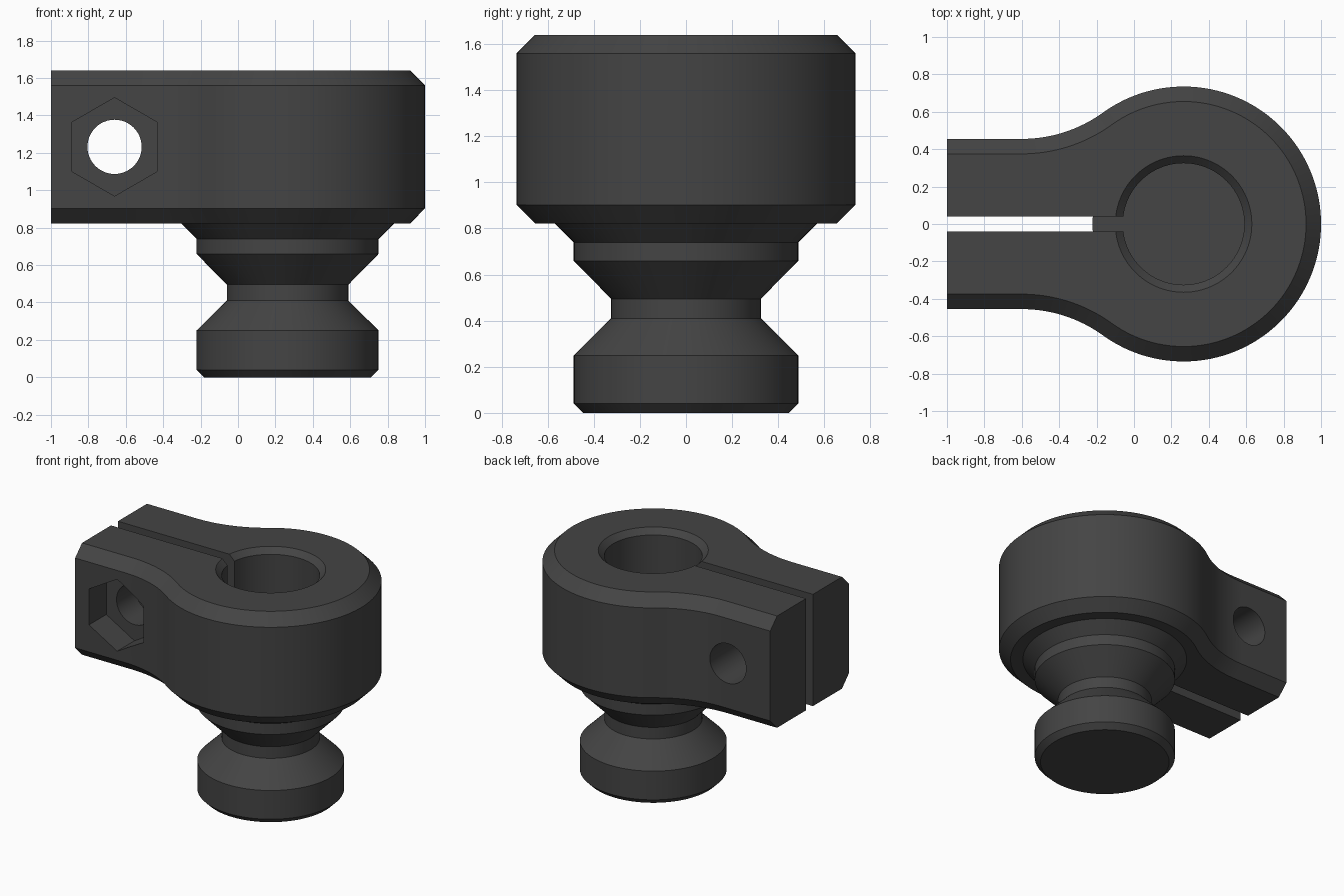
import bpy, bmesh, math

if "Cube" in bpy.data.objects:
    bpy.data.objects.remove(bpy.data.objects["Cube"])

CX = 0.265            # axis of the ring and stud
RING_R = 0.735        # outer radius of the clamp ring
ARM_W = 0.455         # half width of the clamp arms
ARM_X = -0.6          # where the straight arms start to flare
FLOOR = 0.738         # floor of the bore and slot
HOLE_X, HOLE_Z = -0.66, 1.232

charcoal = bpy.data.materials.new("charcoal")
charcoal.diffuse_color = (0.058, 0.058, 0.058, 1)
charcoal.use_nodes = True
charcoal.node_tree.nodes["Principled BSDF"].inputs["Base Color"].default_value = charcoal.diffuse_color


def loft(name, rings):
    """Closed solid from rings of equal point count."""
    bm = bmesh.new()
    rows = [[bm.verts.new(p) for p in ring] for ring in rings]
    n = len(rows[0])
    for a, b in zip(rows, rows[1:]):
        for i in range(n):
            j = (i + 1) % n
            bm.faces.new((a[i], a[j], b[j], b[i]))
    bm.faces.new(rows[0][::-1])
    bm.faces.new(rows[-1])
    bmesh.ops.recalc_face_normals(bm, faces=bm.faces)
    mesh = bpy.data.meshes.new(name)
    bm.to_mesh(mesh)
    bm.free()
    obj = bpy.data.objects.new(name, mesh)
    bpy.context.collection.objects.link(obj)
    mesh.materials.append(charcoal)
    return obj


def lathe(name, profile, n=96):
    """Solid of revolution about the ring axis from (radius, z) points."""
    turn = [2 * math.pi * i / n for i in range(n)]
    return loft(name, [[(CX + r * math.cos(t), r * math.sin(t), z) for t in turn]
                       for r, z in profile])


def prism_y(name, r, n, y0, y1):
    """Prism along y at the bolt hole, with a corner pointing up."""
    turn = [2 * math.pi * i / n for i in range(n)]
    return loft(name, [[(HOLE_X + r * math.sin(t), y, HOLE_Z + r * math.cos(t))
                        for t in turn] for y in (y0, y1)])


def outline(inset, z):
    """Keyhole outline: straight arms, tangent concave flare, round ring."""
    dx = CX - ARM_X
    fillet = (dx**2 + ARM_W**2 - RING_R**2) / (2 * (RING_R - ARM_W))
    fy = ARM_W + fillet
    contact = math.atan2(fy, -dx)              # seen from the ring centre
    start, end = -math.pi / 2, contact - math.pi
    half = [(-1, ARM_W - inset)]
    for i in range(16):
        t = start + (end - start) * i / 16
        half.append((ARM_X + (fillet + inset) * math.cos(t),
                     fy + (fillet + inset) * math.sin(t)))
    for i in range(48):
        t = contact * (1 - i / 48)
        half.append((CX + (RING_R - inset) * math.cos(t),
                     (RING_R - inset) * math.sin(t)))
    tip = [(CX + RING_R - inset, 0)]
    lower = [(x, -y) for x, y in reversed(half)]
    return [(x, y, z) for x, y in half + tip + lower]


def combine(target, tool, operation):
    mod = target.modifiers.new(operation.lower(), 'BOOLEAN')
    mod.operation, mod.object, mod.solver = operation, tool, 'EXACT'
    bpy.context.view_layer.objects.active = target
    bpy.ops.object.modifier_apply(modifier=mod.name)
    bpy.data.objects.remove(tool)


# Clamp body with chamfered top and bottom rims
clamp = loft("clamp", [outline(0.08, 0.822), outline(0, 0.903),
                       outline(0, 1.56), outline(0.08, 1.64)])

# Grooved stud below, its top buried in the clamp
stud = lathe("stud", [(0.447, 0), (0.487, 0.04), (0.487, 0.25), (0.325, 0.41),
                      (0.325, 0.495), (0.487, 0.66), (0.487, 0.74),
                      (0.569, 0.822), (0.569, 0.9)])
combine(clamp, stud, 'UNION')

# Chamfered bore
combine(clamp, lathe("bore", [(0.325, FLOOR), (0.325, 1.60), (0.385, 1.66)]),
        'DIFFERENCE')

# Clamping slot between the arms
slot = loft("slot", [[(-1.1, -0.04, z), (CX, -0.04, z), (CX, 0.04, z), (-1.1, 0.04, z)]
                     for z in (FLOOR, 1.75)])
combine(clamp, slot, 'DIFFERENCE')

# Bolt hole and hexagonal nut pocket in the front arm
combine(clamp, prism_y("bolt_hole", 0.145, 48, -0.7, 0.7), 'DIFFERENCE')
combine(clamp, prism_y("nut_pocket", 0.263, 6, -0.7, -0.255), 'DIFFERENCE')

# Smooth round walls, sharp edges
bpy.ops.object.select_all(action='DESELECT')
clamp.select_set(True)
bpy.context.view_layer.objects.active = clamp
bpy.ops.object.shade_smooth_by_angle(angle=math.radians(30))
